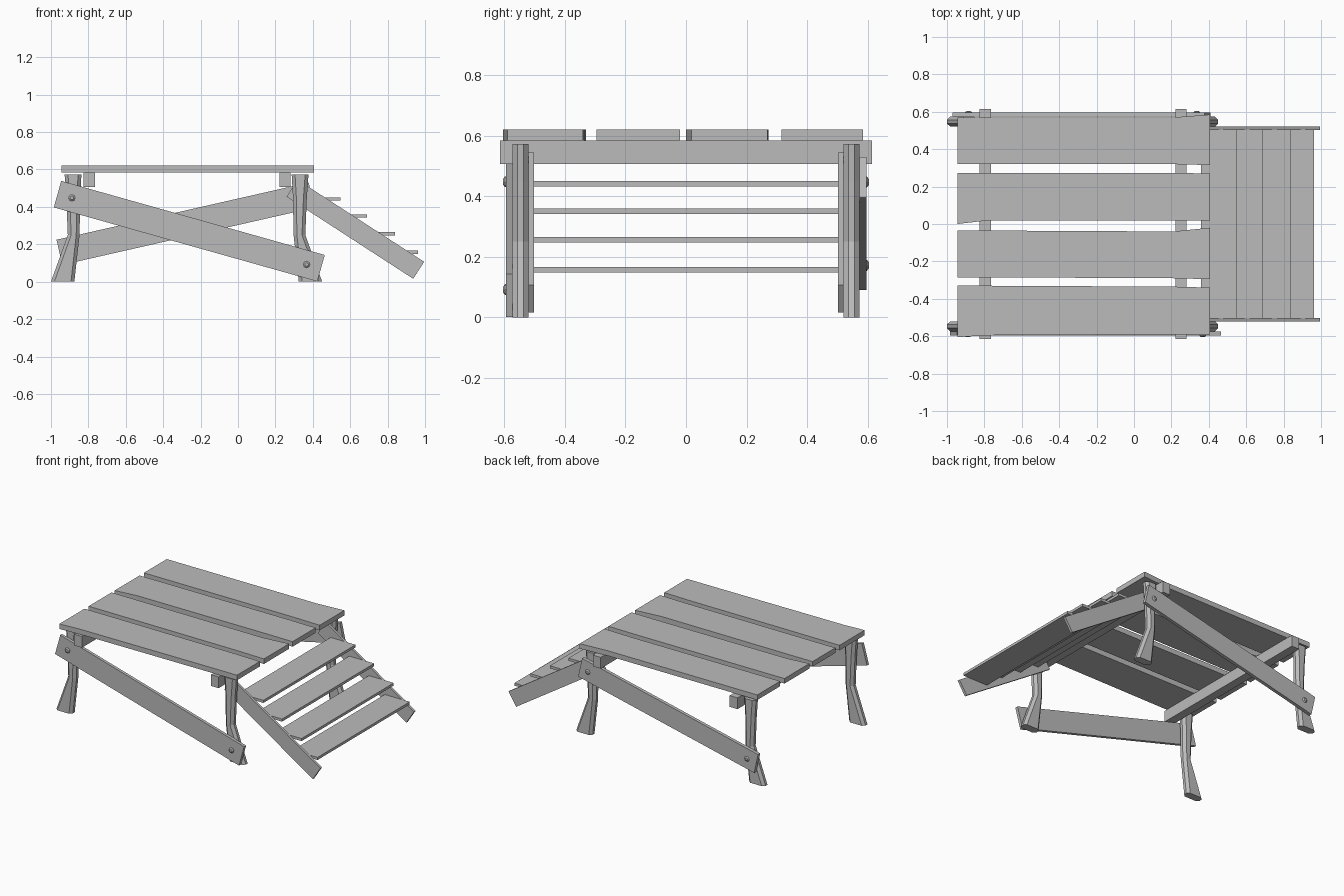
import bpy, bmesh, math
from mathutils import Vector

if "Cube" in bpy.data.objects:
    bpy.data.objects.remove(bpy.data.objects["Cube"])

wood = bpy.data.materials.new("grey wood")
wood.diffuse_color = (0.5, 0.5, 0.5, 1)
wood.use_nodes = True
wood.node_tree.nodes["Principled BSDF"].inputs["Base Color"].default_value = wood.diffuse_color


def finish(name, bm):
    bmesh.ops.recalc_face_normals(bm, faces=bm.faces)
    mesh = bpy.data.meshes.new(name)
    bm.to_mesh(mesh)
    bm.free()
    mesh.materials.append(wood)
    ob = bpy.data.objects.new(name, mesh)
    bpy.context.collection.objects.link(ob)
    return ob


def loft(name, rings):
    """Closed skin through rings of equal point count, with flat end caps."""
    bm = bmesh.new()
    vs = [[bm.verts.new(p) for p in r] for r in rings]
    n = len(vs[0])
    for a, b in zip(vs, vs[1:]):
        for i in range(n):
            j = (i + 1) % n
            bm.faces.new((a[i], a[j], b[j], b[i]))
    bm.faces.new(vs[0])
    bm.faces.new(vs[-1])
    return finish(name, bm)


def box(name, x0, x1, y0, y1, z0, z1):
    return loft(name, [[(x0, y0, z), (x1, y0, z), (x1, y1, z), (x0, y1, z)] for z in (z0, z1)])


def board(name, start, end, width, y0, y1):
    """Sloping board in the xz plane, between two centre-line points."""
    a, b = Vector(start), Vector(end)
    d = (b - a).normalized()
    n = Vector((-d.y, d.x)) * width / 2
    pts = [a + n, b + n, b - n, a - n]
    return loft(name, [[(p.x, y, p.y) for p in pts] for y in (y0, y1)])


def bolt(name, x, z, side):
    """Low domed bolt head on the outside of a brace."""
    rings = []
    for r, y in ((0.018, 0.59), (0.018, 0.598), (0.010, 0.604)):
        rings.append([(x + r * math.cos(k * math.pi / 4), side * y,
                       z + r * math.sin(k * math.pi / 4)) for k in range(8)])
    loft(name, rings)


# Table planks, slightly uneven at their ends
stations = (-0.945, -0.79, 0.21, 0.405)
planks = [
    ((0.57, 0.57, 0.57, 0.585), (0.32, 0.32, 0.32, 0.315)),
    ((0.272, 0.273, 0.273, 0.27), (0.0, 0.018, 0.02, 0.018)),
    ((-0.035, -0.035, -0.04, -0.02), (-0.285, -0.285, -0.29, -0.295)),
    ((-0.33, -0.33, -0.335, -0.34), (-0.605, -0.595, -0.59, -0.59)),
]
for k, (back, front) in enumerate(planks):
    loft(f"plank_{k + 1}", [[(x, f, 0.585), (x, b, 0.585), (x, b, 0.62), (x, f, 0.62)]
                            for x, b, f in zip(stations, back, front)])

# Cross beams under the planks
box("left_beam", -0.825, -0.765, -0.615, 0.615, 0.507, 0.585)
box("right_beam", 0.223, 0.282, -0.615, 0.615, 0.507, 0.585)

# Bent legs with chamfered section, flared at the foot
sections = ((0.0, 0.325, 0.45), (0.25, 0.297, 0.36), (0.45, 0.294, 0.368), (0.573, 0.287, 0.377))
for sx, xname in ((1, "right"), (-1, "left")):
    for sy, yname in ((1, "back"), (-1, "front")):
        rings = []
        for z, x0, x1 in sections:
            c = 0.018
            outline = [(x0, -0.01), (x0 + c, -0.027), (x1 - c, -0.027), (x1, -0.01),
                       (x1, 0.01), (x1 - c, 0.027), (x0 + c, 0.027), (x0, 0.01)]
            rings.append([(-0.275 + sx * (x + 0.275), sy * (0.547 + y), z) for x, y in outline])
        loft(f"{yname}_{xname}_leg", rings)

# Diagonal braces with bolts
board("front_brace", (-0.965, 0.468), (0.444, 0.072), 0.147, -0.595, -0.574)
board("back_brace", (-0.955, 0.157), (0.393, 0.463), 0.138, 0.574, 0.597)
bolt("front_upper_bolt", -0.888, 0.448, -1)
bolt("front_lower_bolt", 0.367, 0.092, -1)
bolt("back_upper_bolt", 0.335, 0.447, 1)
bolt("back_lower_bolt", -0.885, 0.172, 1)

# Ramp ladder rails
for side, name in ((1, "back_rail"), (-1, "front_rail")):
    board(name, (0.289, 0.5), (0.966, 0.061), 0.108, side * 0.503, side * 0.52)

# Ladder steps
for k, (x, z) in enumerate(((0.547, 0.442), (0.69, 0.351), (0.84, 0.256), (0.962, 0.158))):
    box(f"step_{k + 1}", x - 0.19, x, -0.504, 0.504, z - 0.009, z + 0.009)
